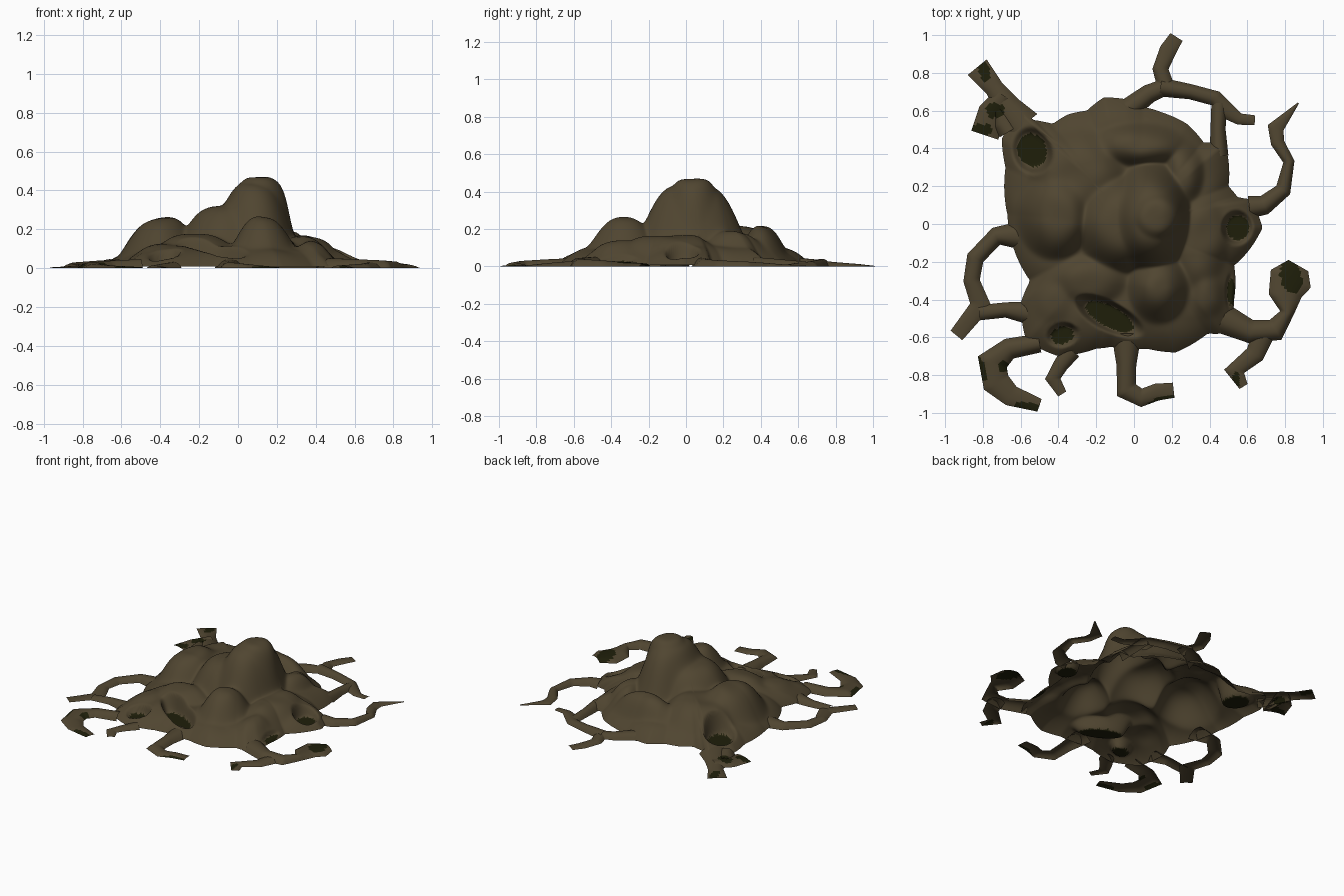
import bpy, math
from mathutils import Vector, noise

if "Cube" in bpy.data.objects:
    bpy.data.objects.remove(bpy.data.objects["Cube"])


def material(name, rgb):
    m = bpy.data.materials.new(name)
    m.diffuse_color = (*rgb, 1)
    m.use_nodes = True
    m.node_tree.nodes["Principled BSDF"].inputs["Base Color"].default_value = m.diffuse_color
    return m


MUD = material("mud brown", (0.080, 0.060, 0.030))
MOSS = material("dark moss", (0.013, 0.013, 0.003))

# Sunken moss hollows in the mound: centre x, y, radius x, y, turn in degrees
HOLLOWS = [(-0.54, 0.39, .075, .09, 20), (0.55, -0.02, .06, .065, 0), (-0.13, -0.49, .14, .055, -28),
           (-0.38, -0.59, .06, .045, 20), (0.515, -0.36, .022, .07, 0)]
# Moss patches on the tendrils
PATCHES = [(-0.735, 0.60, .05, .04, 0), (0.83, -0.28, .055, .09, 15), (-0.69, -0.755, .03, .03, 0),
           (-0.81, 0.50, .06, .03, 0), (-0.79, 0.81, .03, .06, 10), (-0.55, -0.97, .08, .025, -10),
           (-0.80, -0.77, .02, .06, 15), (0.54, -0.83, .02, .05, 0), (0.15, -0.935, .08, .02, 15)]


def ellipse(x, y, e):
    cx, cy, rx, ry, turn = e
    a = math.radians(turn)
    dx, dy = x - cx, y - cy
    u = dx * math.cos(a) + dy * math.sin(a)
    v = dy * math.cos(a) - dx * math.sin(a)
    return math.hypot(u / rx, v / ry)


def mossy(p):
    return any(ellipse(p.x, p.y, e) < 1 for e in HOLLOWS + PATCHES)


def make(name, verts, faces):
    me = bpy.data.meshes.new(name)
    me.from_pydata(verts, [], faces)
    me.materials.append(MUD)
    me.materials.append(MOSS)
    for f in me.polygons:
        f.use_smooth = True
        f.material_index = int(mossy(f.center))
    bpy.context.collection.objects.link(bpy.data.objects.new(name, me))


# Edge of the mound in plan, counter-clockwise
RIM = [(.62, .13), (.68, -.02), (.60, -.15), (.53, -.22), (.53, -.40), (.52, -.5), (.47, -.58),
       (.39, -.58), (.22, -.68), (.07, -.66), (-.12, -.65), (-.2, -.66), (-.4, -.70), (-.57, -.62),
       (-.60, -.42), (-.55, -.3), (-.63, -.15), (-.67, .05), (-.68, .3), (-.70, .45), (-.6, .62),
       (-.53, .55), (-.43, .53), (-.35, .58), (-.25, .6), (-.16, .67), (-.04, .66), (.05, .62),
       (.15, .59), (.28, .53), (.37, .43), (.48, .43), (.5, .2), (.55, .14)]
POLAR = sorted((math.atan2(y, x) % math.tau, math.hypot(x, y)) for x, y in RIM)
POLAR = [(POLAR[-1][0] - math.tau, POLAR[-1][1])] + POLAR + [(POLAR[0][0] + math.tau, POLAR[0][1])]


def rim_radius(a):
    for (a0, r0), (a1, r1) in zip(POLAR, POLAR[1:]):
        if a0 <= a <= a1:
            return r0 + (r1 - r0) * (a - a0) / max(a1 - a0, 1e-6)
    return POLAR[0][1]


# Lumps: centre x, y, radius x, y, height, steepness
LUMPS = [(.09, .03, .20, .28, .43, 2), (.13, .04, .15, .14, .41, 3), (-.05, .0, .26, .26, .31, 2),
         (-.42, .04, .21, .24, .26, 2), (-.30, .26, .28, .28, .21, 2), (.13, -.34, .17, .2, .255, 1.5),
         (.03, .42, .28, .13, .225, 1.5), (.27, .27, .12, .2, .19, 1.5), (.36, -.1, .17, .28, .165, 2),
         (-.22, -.30, .22, .16, .16, 2), (.40, -.38, .12, .16, .15, 1.5), (-.43, -.42, .15, .16, .13, 1.5)]


def height(x, y, t):
    total = 0.115 ** 8
    for cx, cy, rx, ry, h, p in LUMPS:
        r2 = ((x - cx) / rx) ** 2 + ((y - cy) / ry) ** 2
        total += (h * math.exp(-r2 ** p)) ** 8
    ripple = 0.018 * noise.noise(Vector((x * 6, y * 6, 2.0))) * min(1, 2 * t)
    z = 0.008 + (total ** (1 / 8) + ripple) * (1 - t ** 6)
    for e in HOLLOWS:
        k = min(max((ellipse(x, y, e) - 0.95) / 0.55, 0), 1)
        floor = min(z, 0.025)
        z = floor + (z - floor) * k * k * (3 - 2 * k)
    return z


# Mound: open shell of rings
SEG, RINGS = 320, 100
verts = [(0, 0, height(0, 0, 0))]
for i in range(1, RINGS + 1):
    t = i / RINGS
    for j in range(SEG):
        a = math.tau * j / SEG
        r = rim_radius(a) * t
        x, y = r * math.cos(a), r * math.sin(a)
        verts.append((x, y, height(x, y, t)))
faces = [(0, 1 + j, 1 + (j + 1) % SEG) for j in range(SEG)]
for i in range(RINGS - 1):
    for j in range(SEG):
        a, b = 1 + i * SEG + j, 1 + i * SEG + (j + 1) % SEG
        faces.append((a, a + SEG, b + SEG, b))
make("mound", verts, faces)


def tendril(name, path, z0=0.045, z1=0.004, steps=8):
    """Open ridged strip along path points (x, y, half width)."""
    pts = [Vector(p[:2]) for p in path]
    section = [(s / 5, (1 - abs(s / 5) ** 2.5)) for s in range(-5, 6)]
    n = len(section)
    rows = []
    for i, p in enumerate(pts):
        d0 = (p - pts[i - 1]).normalized() if i else (pts[1] - p).normalized()
        d1 = (pts[i + 1] - p).normalized() if i < len(pts) - 1 else d0
        d = (d0 + d1).normalized()
        side = Vector((-d.y, d.x)) * path[i][2] / max(d.dot(d1), 0.75)
        z = z0 + (z1 - z0) * i / (len(pts) - 1)
        rows.append([Vector((*(p + side * s), 0.001 + z * k)) for s, k in section])
    fine = []
    for r0, r1 in zip(rows, rows[1:]):
        fine += [[a.lerp(b, k / steps) for a, b in zip(r0, r1)] for k in range(steps)]
    fine.append(rows[-1])
    verts = [v for row in fine for v in row]
    faces = [(i * n + k, i * n + n + k, i * n + n + k + 1, i * n + k + 1)
             for i in range(len(fine) - 1) for k in range(n - 1)]
    make(name, verts, faces)


# Tendrils spreading over the ground
tendril("back_tendril", [(-.04, .6, .06), (.08, .69, .05), (.17, .73, .045), (.14, .82, .04),
                         (.18, .92, .045), (.225, .99, .038)])
tendril("back_tendril_branch", [(.14, .725, .05), (.3, .70, .04), (.43, .665, .04), (.49, .60, .045),
                                (.56, .555, .03), (.64, .55, .025)], 0.04)
tendril("back_tendril_bridge", [(.45, .36, .05), (.445, .5, .04), (.45, .64, .04)], 0.05, 0.025)
tendril("right_tendril", [(.61, .09, .06), (.69, .10, .05), (.79, .18, .04), (.82, .33, .028),
                          (.76, .43, .035), (.75, .51, .04), (.87, .64, .004)])
tendril("right_front_tendril", [(.47, -.5, .08), (.62, -.57, .06), (.75, -.56, .055), (.81, -.47, .035),
                                (.80, -.38, .085), (.83, -.29, .115), (.87, -.22, .06)], 0.05, 0.015)
tendril("right_front_branch", [(.69, -.57, .06), (.64, -.69, .05), (.53, -.78, .04), (.58, -.86, .025)], 0.03)
tendril("front_tendril", [(-.04, -.58, .08), (-.04, -.75, .052), (-.04, -.88, .05), (.04, -.92, .045),
                          (.12, -.89, .045), (.21, -.88, .04)])
tendril("front_small_tendril", [(-.33, -.67, .05), (-.39, -.75, .04), (-.43, -.82, .035),
                                (-.38, -.9, .025)], 0.03)
tendril("left_front_tendril", [(-.50, -.63, .05), (-.66, -.66, .055), (-.75, -.73, .07), (-.73, -.84, .07),
                               (-.65, -.91, .055), (-.5, -.96, .035)])
tendril("left_tendril", [(-.58, -.06, .08), (-.73, -.065, .045), (-.84, -.18, .045), (-.86, -.3, .042),
                         (-.81, -.43, .05), (-.94, -.59, .04)])
tendril("left_tendril_bridge", [(-.56, -.47, .06), (-.68, -.455, .04), (-.82, -.47, .04)], 0.04, 0.02)
tendril("left_back_tendril", [(-.59, .52, .10), (-.67, .62, .07), (-.74, .72, .05), (-.83, .83, .065)], 0.05)
tendril("left_back_branch", [(-.69, .68, .05), (-.75, .59, .075), (-.79, .47, .075)], 0.035, 0.01)
tendril("left_back_web", [(-.66, .49, .06), (-.69, .54, .06), (-.72, .6, .03)], 0.045, 0.03)
